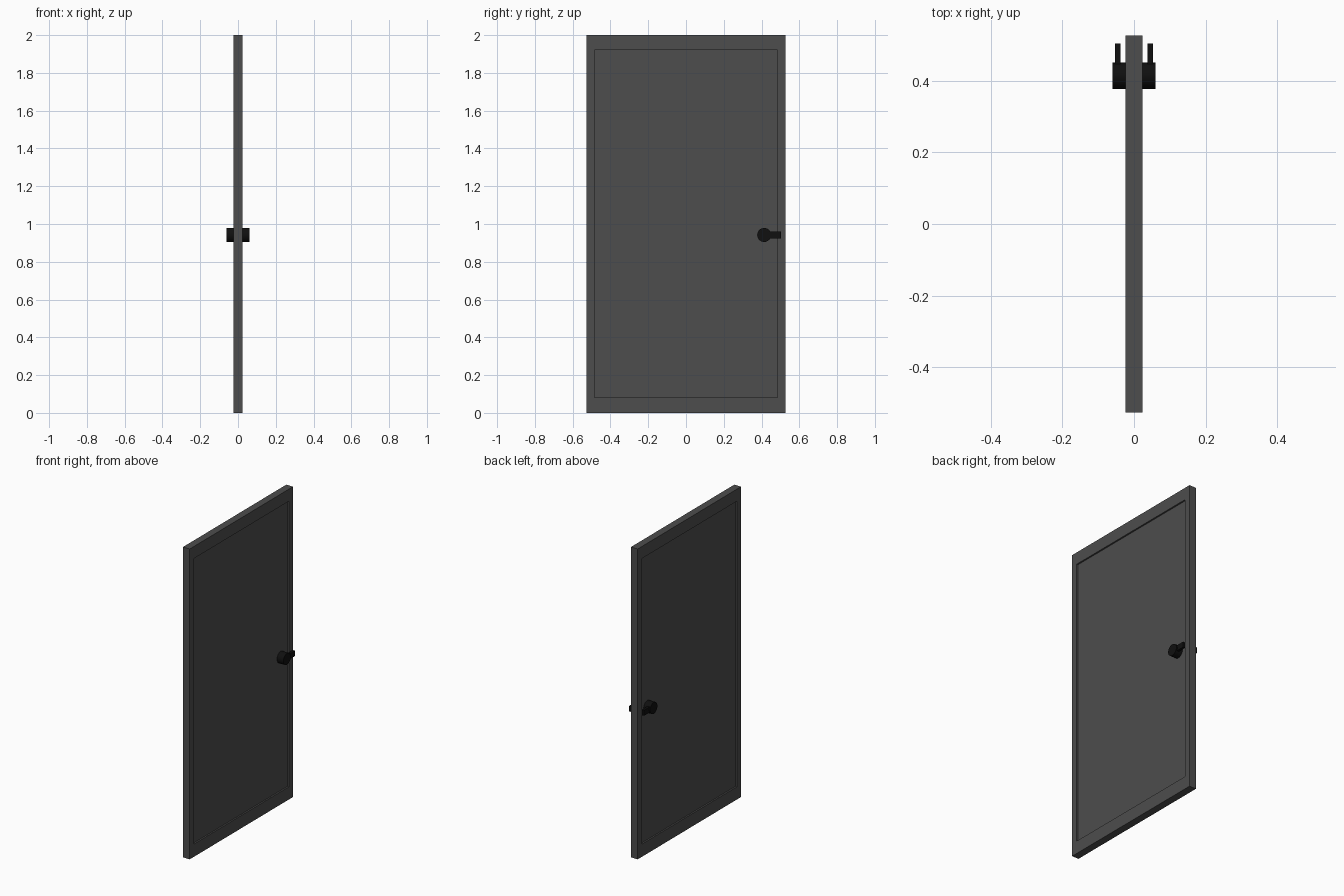
import bpy, bmesh
from mathutils import Vector, Matrix

if "Cube" in bpy.data.objects:
    bpy.data.objects.remove(bpy.data.objects["Cube"])


def material(name, v):
    m = bpy.data.materials.new(name)
    m.diffuse_color = (v, v, v, 1)
    m.use_nodes = True
    m.node_tree.nodes["Principled BSDF"].inputs["Base Color"].default_value = m.diffuse_color
    return m


dark_grey = material("dark_grey", 0.075)
black = material("black", 0.005)


def finish(name, bm, mat):
    me = bpy.data.meshes.new(name)
    bm.to_mesh(me)
    bm.free()
    me.materials.append(mat)
    ob = bpy.data.objects.new(name, me)
    bpy.context.collection.objects.link(ob)
    return ob


def box(bm, lo, hi):
    lo, hi = Vector(lo), Vector(hi)
    m = Matrix.Translation((lo + hi) / 2) @ Matrix.Diagonal((*(hi - lo), 1))
    bmesh.ops.create_cube(bm, size=1, matrix=m)


# Door leaf: slab with a shallow recessed panel on both faces
T, W, H, DEPTH = 0.024, 0.526, 2.0, 0.01
PANEL_Y, PANEL_LO, PANEL_HI = 0.484, 0.082, 1.922
bm = bmesh.new()
box(bm, (-T, -W, 0), (T, W, H))
for face in [f for f in bm.faces if abs(f.normal.x) > 0.9]:
    side = 1 if face.normal.x > 0 else -1
    bmesh.ops.inset_individual(bm, faces=[face], thickness=0.03)
    for v in face.verts:
        v.co.y = PANEL_Y if v.co.y > 0 else -PANEL_Y
        v.co.z = PANEL_HI if v.co.z > 1 else PANEL_LO
    # zero-width inset makes straight recess walls
    bmesh.ops.inset_individual(bm, faces=[face], thickness=0)
    for v in face.verts:
        v.co.x -= side * DEPTH
finish("door_leaf", bm, dark_grey)

# Handles: round boss and flat lever on each side
HY, HZ, R = 0.414, 0.942, 0.037
for side, label in ((1, "right"), (-1, "left")):
    x0, x1 = 0.012, 0.06
    bm = bmesh.new()
    bmesh.ops.create_cone(
        bm, cap_ends=True, segments=32, radius1=R, radius2=R, depth=x1 - x0,
        matrix=Matrix.Translation((side * (x0 + x1) / 2, HY, HZ)) @ Matrix.Rotation(1.5707963, 4, 'Y'))
    boss = finish("handle_boss_" + label, bm, black)
    bpy.context.view_layer.objects.active = boss
    boss.select_set(True)
    bpy.ops.object.shade_smooth_by_angle(angle=0.6)
    boss.select_set(False)

    bm = bmesh.new()
    xa, xb = sorted((side * 0.038, side * 0.053))
    box(bm, (xa, HY, HZ - 0.018), (xb, 0.503, HZ + 0.018))
    finish("handle_lever_" + label, bm, black)
